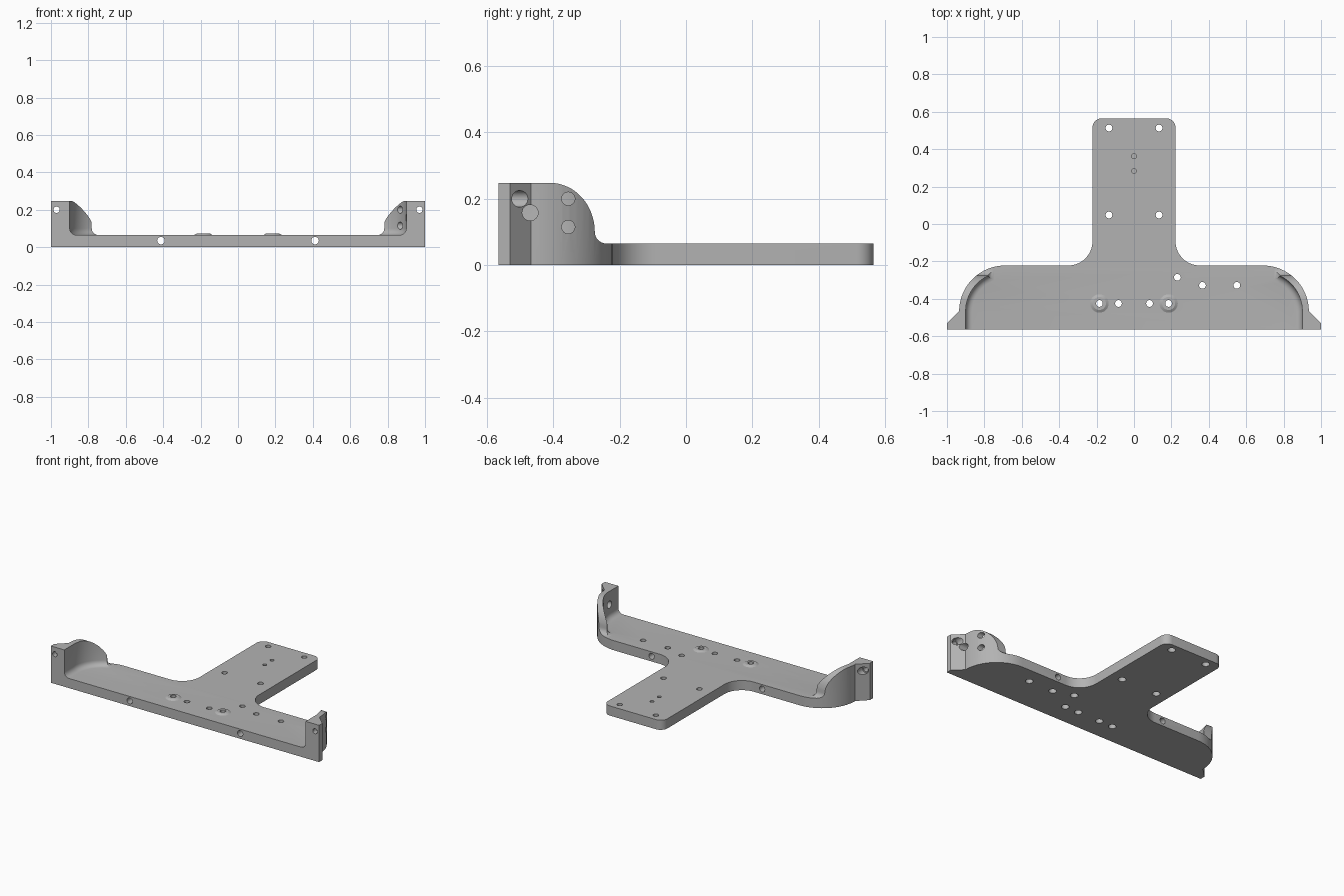
import bpy
import bmesh
from math import sin, cos, radians
from mathutils import Matrix, Vector

old = bpy.data.objects.get("Cube")
if old:
    bpy.data.objects.remove(old, do_unlink=True)

THICK, TALL, FRONT, BACK = 0.065, 0.248, -0.565, 0.565
WING = -0.222

grey = bpy.data.materials.new("plain grey")
grey.use_nodes = True
grey.diffuse_color = (0.45, 0.45, 0.45, 1)
grey.node_tree.nodes["Principled BSDF"].inputs["Base Color"].default_value = (0.45, 0.45, 0.45, 1)


def arc(cx, cy, rx, ry, start, end, steps=16):
    angles = [radians(start + (end - start) * i / steps) for i in range(steps + 1)]
    return [(cx + rx * cos(a), cy + ry * sin(a)) for a in angles]


def mirrored(half):
    return half + [(-x, y) for x, y in reversed(half)]


def to_object(name, bm):
    bmesh.ops.recalc_face_normals(bm, faces=bm.faces)
    mesh = bpy.data.meshes.new(name)
    bm.to_mesh(mesh)
    bm.free()
    mesh.materials.append(grey)
    obj = bpy.data.objects.new(name, mesh)
    bpy.context.collection.objects.link(obj)
    return obj


def prism(name, outline, low, high, foot=0):
    bm = bmesh.new()
    base = bm.faces.new([bm.verts.new((x, y, low)) for x, y in outline])
    rim = list(base.edges)
    new = bmesh.ops.extrude_face_region(bm, geom=[base], use_keep_orig=True)["geom"]
    verts = [v for v in new if isinstance(v, bmesh.types.BMVert)]
    bmesh.ops.translate(bm, verts=verts, vec=(0, 0, high - low))
    bmesh.ops.recalc_face_normals(bm, faces=bm.faces)
    if foot:
        bmesh.ops.bevel(bm, geom=rim, offset=foot, segments=5, profile=0.5, affect='EDGES')
    return to_object(name, bm)


def rods(name, items):
    """Round cutters given as (start, end, radius)."""
    bm = bmesh.new()
    for start, end, radius in items:
        a, b = Vector(start), Vector(end)
        turn = (b - a).to_track_quat('Z', 'Y').to_matrix().to_4x4()
        bmesh.ops.create_cone(bm, cap_ends=True, segments=24, radius1=radius, radius2=radius,
                              depth=(b - a).length, matrix=Matrix.Translation((a + b) / 2) @ turn)
    return to_object(name, bm)


def combine(target, tool, operation):
    tool.hide_render = True
    mod = target.modifiers.new(operation, 'BOOLEAN')
    mod.operation, mod.solver, mod.object = operation, 'EXACT', tool
    bpy.context.view_layer.objects.active = target
    bpy.ops.object.modifier_apply(modifier=mod.name)
    bpy.data.objects.remove(tool, do_unlink=True)


# T-shaped body with rounded wings and ears at the front corners
half = [(1, FRONT), (1, -0.53), (0.935, -0.467)]
half += arc(0.69, -0.467, 0.245, 0.245, 0, 90)
half += arc(0.352, -0.092, 0.13, 0.13, 270, 180)
half += arc(0.172, BACK - 0.05, 0.05, 0.05, 0, 90, 8)
body = prism("mounting_bracket", mirrored(half), 0, TALL)

# Side sweep that lowers the walls to the plate
sweep = arc(-0.41, 0.1, 0.135, TALL - 0.1, 90, 0)
sweep += arc(-0.24, 0.1, 0.035, 0.035, 180, 270, 6)
sweep += [(1, THICK), (1, 0.4), (-0.41, 0.4)]
cutter = prism("sweep_cutter", sweep, -1.2, 1.2)
cutter.data.transform(Matrix(((0, 0, 1, 0), (1, 0, 0, 0), (0, 1, 0, 0), (0, 0, 0, 1))))
combine(body, cutter, 'DIFFERENCE')

# Hollow between the end walls, with a filleted foot
hollow = [(0.9, -0.8)] + arc(0.69, -0.467, 0.21, 0.21, 0, 64) + [(0.77, 0.7)]
combine(body, prism("hollow_cutter", mirrored(hollow), THICK, 0.4, foot=0.035), 'DIFFERENCE')

# Low raised bosses
bm = bmesh.new()
for x in (-0.185, 0.185):
    bmesh.ops.create_cone(bm, cap_ends=True, segments=32, radius1=0.06, radius2=0.035,
                          depth=0.014, matrix=Matrix.Translation((x, -0.425, THICK + 0.001)))
combine(body, to_object("bosses", bm), 'UNION')

# Screw holes through the plate, the front edge and the left wall
spots = [(x, y) for x in (-0.134, 0.134) for y in (0.513, 0.048)]
spots += [(x, -0.425) for x in (-0.185, -0.083, 0.083, 0.185)]
spots += [(0.232, -0.285), (0.366, -0.328), (0.55, -0.328)]
holes = [((x, y, -0.1), (x, y, 0.15), 0.018) for x, y in spots]
holes += [((0, y, 0.03), (0, y, 0.15), 0.013) for y in (0.363, 0.283)]
for side in (-1, 1):
    holes.append(((side * 0.412, -0.7, 0.035), (side * 0.412, -0.1, 0.035), 0.02))
    holes.append(((side * 0.97, -0.7, 0.2), (side * 0.97, -0.4, 0.2), 0.017))
holes += [((0.8, y, z), (1.1, y, z), r)
          for y, z, r in ((-0.47, 0.158, 0.024), (-0.355, 0.2, 0.02), (-0.355, 0.115, 0.02))]
combine(body, rods("hole_cutter", holes), 'DIFFERENCE')

# Wider recesses for the screw heads
heads = [((x, y, -0.1), (x, y, 0.03), 0.024) for x, y in spots]
heads += [((s * 0.97, -0.53, 0.2), (s * 0.97, -0.4, 0.2), 0.025) for s in (-1, 1)]
combine(body, rods("recess_cutter", heads), 'DIFFERENCE')

bpy.ops.object.select_all(action='DESELECT')
body.select_set(True)
bpy.context.view_layer.objects.active = body
bpy.ops.object.shade_smooth_by_angle(angle=radians(25))
